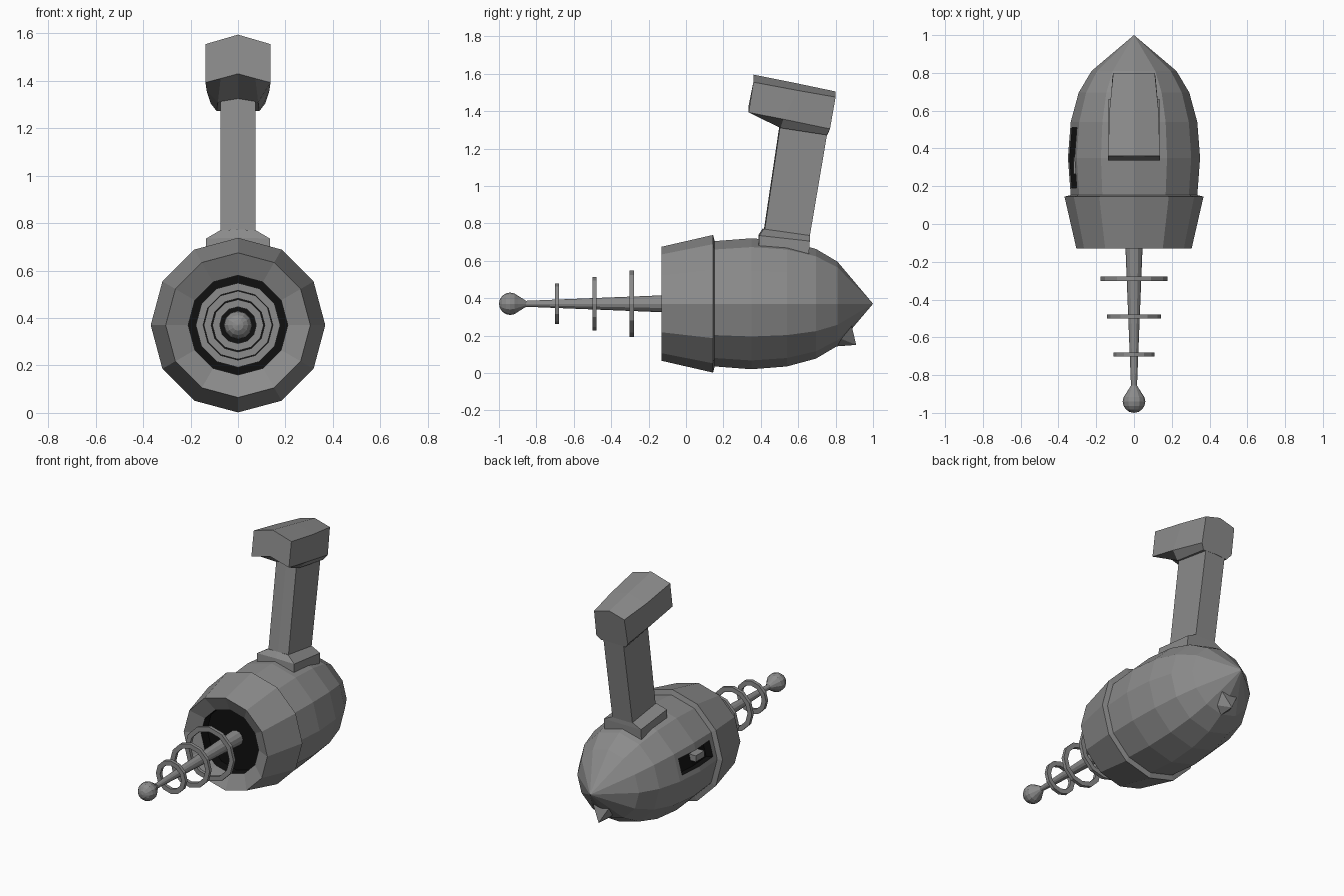
import bpy, bmesh
from math import sin, cos, pi

if "Cube" in bpy.data.objects:
    bpy.data.objects.remove(bpy.data.objects["Cube"])

AXIS_Z = 0.37


def material(name, v):
    mat = bpy.data.materials.new(name)
    mat.diffuse_color = (v, v, v, 1)
    mat.use_nodes = True
    mat.node_tree.nodes["Principled BSDF"].inputs["Base Color"].default_value = mat.diffuse_color
    return mat


GREY = material("dark_grey", 0.26)
BLACK = material("black", 0.005)


def make_object(name, bm, recalc=True):
    if recalc:
        bmesh.ops.recalc_face_normals(bm, faces=bm.faces)
    mesh = bpy.data.meshes.new(name)
    mesh.materials.append(GREY)
    mesh.materials.append(BLACK)
    bm.to_mesh(mesh)
    bm.free()
    obj = bpy.data.objects.new(name, mesh)
    bpy.context.collection.objects.link(obj)
    return obj


def loft(loops, cap=False, closed=False):
    """Join equal-length loops of points with quads."""
    bm = bmesh.new()
    rows = [[bm.verts.new(p) for p in loop] for loop in loops]
    pairs = list(zip(rows, rows[1:])) + ([(rows[-1], rows[0])] if closed else [])
    for a, b in pairs:
        for i in range(len(a)):
            j = (i + 1) % len(a)
            bm.faces.new((a[i], a[j], b[j], b[i]))
    if cap:
        bm.faces.new(rows[0])
        bm.faces.new(rows[-1])
    return bm


def lathe(profile, n=12, closed=False):
    """Revolve (y, radius) points about the barrel axis."""
    bm = loft([[(r * sin(2 * pi * i / n), y, AXIS_Z + r * cos(2 * pi * i / n))
                for i in range(n)] for y, r in profile], closed=closed)
    bmesh.ops.remove_doubles(bm, verts=bm.verts, dist=1e-5)
    return bm


def mirrored(half):
    """Close a half section whose first and last points lie on x = 0."""
    return half + [(-x, y, z) for x, y, z in reversed(half[1:-1])]


# Body: black muzzle recess, dished rim, flared collar, bullet-shaped rear
body = lathe([(-0.02, 0), (-0.02, 0.21), (-0.085, 0.21), (-0.13, 0.305), (0.145, 0.368),
              (0.153, 0.335), (0.35, 0.35), (0.54, 0.335), (0.695, 0.293),
              (0.81, 0.225), (1.0, 0)])
bmesh.ops.recalc_face_normals(body, faces=body.faces)
for f in body.faces:
    if all(v.co.y > -0.09 and v.co.y < 0 for v in f.verts):
        f.material_index = 1


# Black recessed slot in the upper left facet
def in_facet(f):
    c = f.calc_center_median()
    return c.x < -0.28 and 0.155 < c.y < 0.54 and 0.37 < c.z < 0.55


for co, no in (((0, 0.19, 0), (0, 1, 0)), ((0, 0.51, 0), (0, 1, 0)),
               ((0, 0, 0.40), (0, 0, 1)), ((0, 0, 0.50), (0, 0, 1))):
    faces = [f for f in body.faces if in_facet(f)]
    edges = {e for f in faces for e in f.edges}
    verts = {v for f in faces for v in f.verts}
    bmesh.ops.bisect_plane(body, geom=faces + list(edges) + list(verts),
                           plane_co=co, plane_no=no)
slot = []
for f in body.faces:
    c = f.calc_center_median()
    if in_facet(f) and 0.19 < c.y < 0.51 and 0.40 < c.z < 0.50:
        slot.append(f)
old = set(body.faces) - set(slot)
new = bmesh.ops.extrude_face_region(body, geom=slot)["geom"]
bmesh.ops.translate(body, vec=(0.05, 0, -0.013),
                    verts=[g for g in new if isinstance(g, bmesh.types.BMVert)])
bmesh.ops.delete(body, geom=[f for f in slot if f.is_valid], context='FACES')
for f in body.faces:
    if f not in old:
        f.material_index = 1
make_object("body_shell", body, recalc=False)

# Small switch inside the slot
switch = bmesh.new()
bmesh.ops.create_cube(switch, size=1)
for v in switch.verts:
    v.co = (-0.295 + v.co.x * 0.05, 0.31 + v.co.y * 0.09, 0.445 + v.co.z * 0.04)
make_object("slot_switch", switch)

# Emitter rod with ball end
ball = [(-0.94 - 0.06 * cos(pi * i / 8), 0.06 * sin(pi * i / 8)) for i in range(7)]
make_object("emitter_rod", lathe(ball + [
    (-0.855, 0.016), (-0.13, 0.045), (-0.02, 0.05), (-0.02, 0)]))

# Floating rings around the rod
for k, (y, r) in enumerate(((-0.29, 0.178), (-0.49, 0.144), (-0.69, 0.108))):
    make_object(f"emitter_ring_{k + 1}", lathe(
        [(y - 0.011, r), (y + 0.011, r), (y + 0.011, r - 0.031), (y - 0.011, r - 0.031)],
        closed=True))


# Handle base and leaning column, each level (half width, front y, z, back y, z)
def level(w, yf, zf, yb, zb):
    return mirrored([(0, yf - 0.004, zf + 0.004), (w, yf, zf), (w, yb, zb), (0, yb, zb)])


make_object("handle_base", loft([
    level(0.135, 0.385, 0.62, 0.655, 0.60), level(0.135, 0.392, 0.735, 0.662, 0.705),
    level(0.075, 0.415, 0.77, 0.662, 0.735)], cap=True))
make_object("handle_column", loft([
    level(0.073, 0.42, 0.76, 0.66, 0.72), level(0.073, 0.505, 1.33, 0.755, 1.28)], cap=True))

# Head of the handle, lofted front to back
make_object("handle_head", loft([mirrored(h) for h in (
    [(0, 0.36, 1.595), (0.137, 0.36, 1.555), (0.137, 0.335, 1.393),
     (0.073, 0.335, 1.41), (0, 0.335, 1.43)],
    [(0, 0.60, 1.547), (0.13, 0.60, 1.51), (0.132, 0.52, 1.357),
     (0.085, 0.505, 1.31), (0, 0.50, 1.325)],
    [(0, 0.80, 1.505), (0.11, 0.80, 1.475), (0.115, 0.77, 1.305),
     (0.09, 0.753, 1.272), (0, 0.757, 1.275)])], cap=True))

# Pointed fin under the tail
fin = bmesh.new()
for p in ((0, 0.91, 0.15), (0.06, 0.885, 0.255), (-0.06, 0.885, 0.255),
          (0.06, 0.81, 0.19), (-0.06, 0.81, 0.19), (0, 0.80, 0.142)):
    fin.verts.new(p)
bmesh.ops.convex_hull(fin, input=fin.verts)
make_object("tail_fin", fin)
